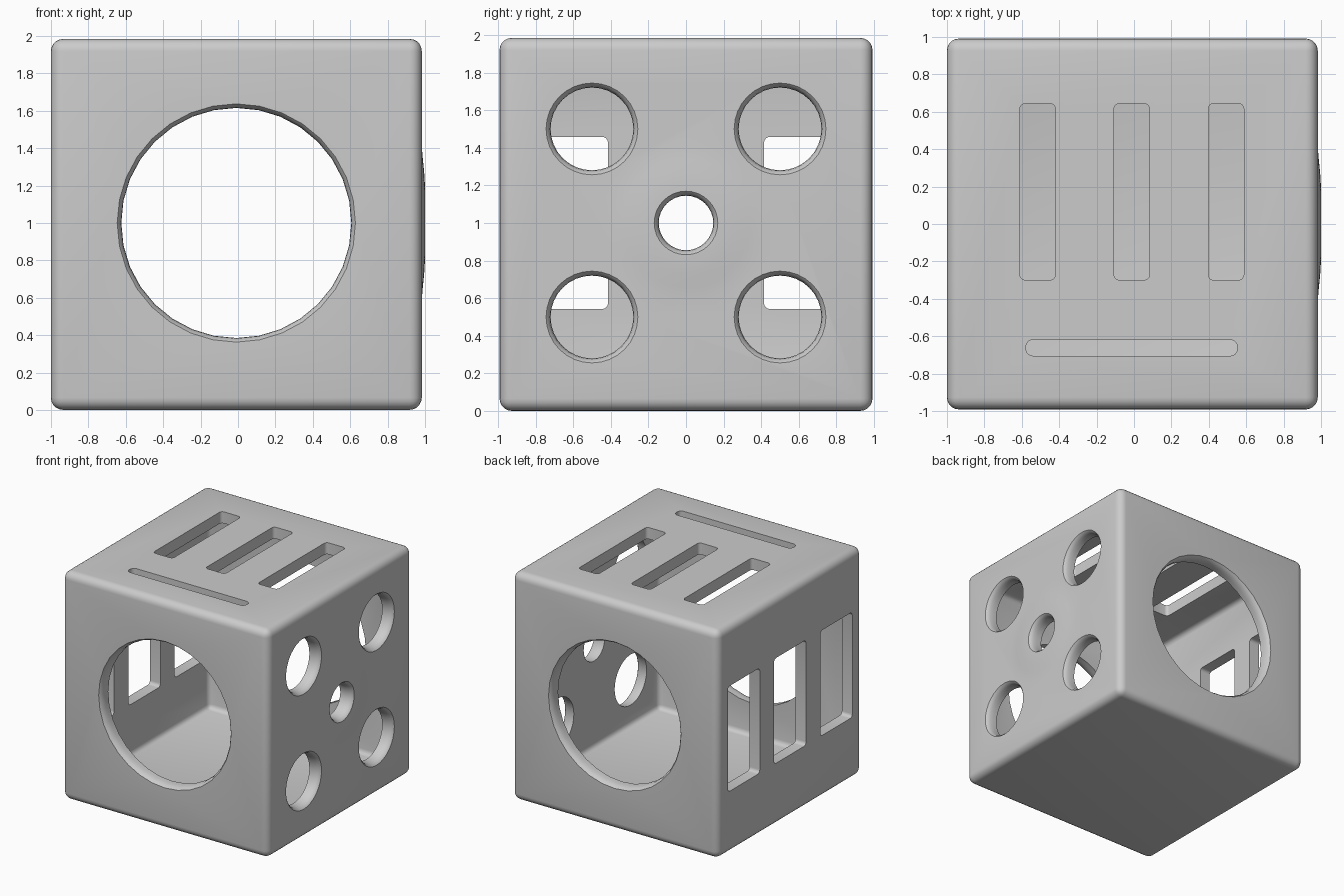
import bpy, bmesh, math
from mathutils import Matrix, Vector

if "Cube" in bpy.data.objects:
    bpy.data.objects.remove(bpy.data.objects["Cube"])

CX, CZ, H, WALL = -0.009, 0.9925, 0.9915, 0.1   # cube centre, half size, wall


def new_object(name, bm):
    bmesh.ops.recalc_face_normals(bm, faces=bm.faces[:])
    me = bpy.data.meshes.new(name)
    bm.to_mesh(me)
    bm.free()
    ob = bpy.data.objects.new(name, me)
    bpy.context.collection.objects.link(ob)
    return ob


def rounded_box(name, center, size, radius, axis=None, segs=4):
    """Box with all edges rounded, or only those parallel to one axis."""
    bm = bmesh.new()
    bmesh.ops.create_cube(bm, size=1, matrix=Matrix.Translation(center) @ Matrix.Diagonal((*size, 1)))
    edges = [e for e in bm.edges if axis is None or
             abs((e.verts[0].co - e.verts[1].co).normalized()[axis]) > 0.9]
    bmesh.ops.bevel(bm, geom=edges, offset=radius, segments=segs, profile=0.5, affect='EDGES')
    return new_object(name, bm)


def lathe(name, profile, center, axis, n=32):
    """Closed solid of revolution from (position along axis, radius) points."""
    bm = bmesh.new()
    u, v = ((1, 2), (0, 2))[axis]
    rings = []
    for t, r in profile:
        ring = []
        for i in range(n):
            a = 2 * math.pi * i / n
            p = Vector(center)
            p[axis] = t
            p[u] += r * math.cos(a)
            p[v] += r * math.sin(a)
            ring.append(bm.verts.new(p))
        rings.append(ring)
    for a, b in zip(rings, rings[1:]):
        for i in range(n):
            bm.faces.new((a[i], a[(i + 1) % n], b[(i + 1) % n], b[i]))
    bm.faces.new(rings[0])
    bm.faces.new(rings[-1])
    return new_object(name, bm)


def combine(target, tool, op='DIFFERENCE'):
    mod = target.modifiers.new("cut", 'BOOLEAN')
    mod.object, mod.operation, mod.solver = tool, op, 'EXACT'
    bpy.context.view_layer.objects.active = target
    bpy.ops.object.modifier_apply(modifier=mod.name)
    bpy.data.objects.remove(tool)


# Outer cube with softened edges
box = rounded_box("hollow_cube", (CX, 0, CZ), (2 * H,) * 3, 0.065, segs=5)

# Slight swelling around the middle hole of the right face
x0 = CX + H
combine(box, lathe("swelling", [(x0 - 0.05, 0.42), (x0 - 0.001, 0.42), (x0 + 0.006, 0.34),
                                (x0 + 0.013, 0.27), (x0 + 0.017, 0.2)], (0, 0, 1), 0, 48), 'UNION')

# Hollow interior
combine(box, rounded_box("cavity", (CX, 0, CZ), (2 * (H - WALL),) * 3, 0.04, segs=3))

# Big round opening through front and back, with rounded rims
rim = [(-1.1, 0.637), (-H, 0.637), (-0.978, 0.626), (-0.955, 0.618), (-0.93, 0.615)]
combine(box, lathe("big_hole", rim + [(-t, r) for t, r in reversed(rim)], (CX, 0, 1), 1))

# Five round holes in the right face
holes = [(y, z, 0.22) for y in (-0.5, 0.5) for z in (0.5, 1.5)] + [(0, 1, 0.145)]
for y, z, r in holes:
    top = x0 + (0.017 if y == 0 else 0)
    combine(box, lathe("round_hole", [(0.7, r), (top - 0.065, r), (top - 0.035, r + 0.004),
                                      (top - 0.012, r + 0.012), (top, r + 0.024),
                                      (1.2, r + 0.024)], (0, y, z), 0))

# Three wide slots in the left face
for y in (-0.635, 0, 0.635):
    combine(box, rounded_box("left_slot", (-1, y, 1), (0.5, 0.44, 0.915), 0.03, axis=0))

# Three slots and one thin slit in the top
for x in (-0.515, -0.012, 0.492):
    combine(box, rounded_box("top_slot", (x, 0.172, 2), (0.19, 0.943, 0.5), 0.028, axis=2))
combine(box, rounded_box("top_slit", (-0.013, -0.662, 2), (1.13, 0.086, 0.5), 0.037, axis=2))

# Smooth shading with crisp edges
bpy.ops.object.select_all(action='DESELECT')
box.select_set(True)
bpy.context.view_layer.objects.active = box
bpy.ops.object.shade_smooth_by_angle(angle=math.radians(35))
